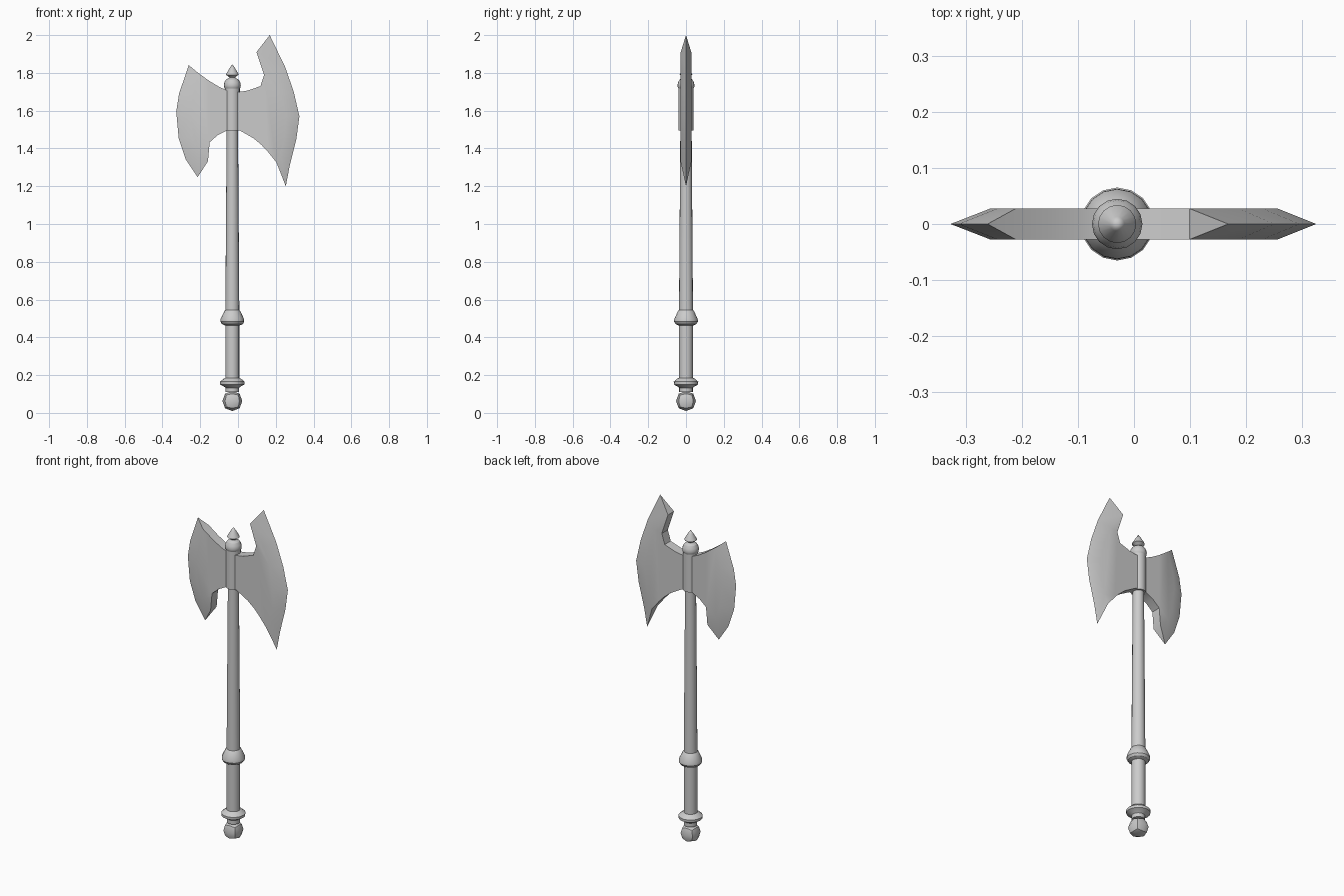
import bpy, bmesh, math

if "Cube" in bpy.data.objects:
    bpy.data.objects.remove(bpy.data.objects["Cube"])

AXIS = -0.03      # x of the handle axis
HALF = 0.028      # half thickness of the blades


def finish(name, bm, angle=30):
    bmesh.ops.recalc_face_normals(bm, faces=bm.faces)
    me = bpy.data.meshes.new(name)
    bm.to_mesh(me)
    bm.free()
    ob = bpy.data.objects.new(name, me)
    bpy.context.collection.objects.link(ob)
    bpy.ops.object.select_all(action='DESELECT')
    ob.select_set(True)
    bpy.context.view_layer.objects.active = ob
    bpy.ops.object.shade_smooth_by_angle(angle=math.radians(angle))
    return ob


def lathe(name, profile, sides=16):
    """Turn an (r, z) profile around the handle axis and close its ends."""
    bm = bmesh.new()
    rings = []
    for r, z in profile:
        rings.append([bm.verts.new((AXIS + r * math.cos(2 * math.pi * i / sides),
                                    r * math.sin(2 * math.pi * i / sides), z))
                      for i in range(sides)])
    for a, b in zip(rings, rings[1:]):
        for i in range(sides):
            j = (i + 1) % sides
            bm.faces.new((a[i], a[j], b[j], b[i]))
    bm.faces.new(rings[0])
    bm.faces.new(rings[-1])
    bmesh.ops.remove_doubles(bm, verts=bm.verts, dist=1e-5)
    return finish(name, bm)


def blade(name, top, bottom, inner, edge):
    """Flat cheeks between top and bottom curves, ground down to a sharp edge.
    The inner curve joins the ends of top and bottom; edge is the cutting line."""
    bm = bmesh.new()
    rim = [bm.verts.new((x, 0, z)) for x, z in edge]
    sides = []
    for y in (-HALF, HALF):
        def make(pts):
            return [bm.verts.new((x, y, z)) for x, z in pts]
        t, b, n = make(top), make(bottom), make(inner)
        for i in range(len(t) - 1):
            bm.faces.new((t[i], t[i + 1], b[i + 1], b[i]))
        bm.faces.new([t[-1]] + n + [b[-1]])
        for i in range(len(n) - 1):
            bm.faces.new((n[i], n[i + 1], rim[i + 1], rim[i]))
        sides.append((t + [n[0]], b + [n[-1]]))
    # walls along the top and bottom outlines, and the horn tips
    for k, tip in ((0, rim[0]), (1, rim[-1])):
        f, r = sides[0][k], sides[1][k]
        for i in range(len(f) - 1):
            bm.faces.new((f[i], f[i + 1], r[i + 1], r[i]))
        bm.faces.new((f[-1], tip, r[-1]))
    bm.faces.new((sides[0][0][0], sides[0][1][0], sides[1][1][0], sides[1][0][0]))
    return finish(name, bm)


# Pommel: a rounded cube
bm = bmesh.new()
bmesh.ops.create_cube(bm, size=0.126)
pommel = finish("pommel", bm)
pommel.location = (AXIS, 0, 0.063)
pommel.modifiers.new("round", 'SUBSURF').levels = 1
pommel.modifiers["round"].render_levels = 1

# Handle pieces
lathe("pommel_ring", [(0.036, 0.11), (0.036, 0.133), (0.045, 0.14), (0.064, 0.15),
                      (0.065, 0.165), (0.045, 0.182), (0.036, 0.186)])
lathe("grip", [(0.037, 0.18), (0.037, 0.475)])
lathe("grip_collar", [(0.037, 0.462), (0.055, 0.47), (0.063, 0.483), (0.062, 0.497),
                      (0.042, 0.54), (0.035, 0.546)])
lathe("shaft", [(0.037, 0.54), (0.030, 1.5)])
lathe("head_sleeve", [(0.04, 1.495), (0.04, 1.72)])

# Cap and spike on top
lathe("cap", [(0.036, 1.712), (0.043, 1.722), (0.045, 1.735), (0.042, 1.75),
              (0.033, 1.765), (0.018, 1.773), (0.014, 1.78)])
lathe("spike", [(0.014, 1.775), (0.024, 1.784), (0.034, 1.79), (0.031, 1.797),
                (0.013, 1.828), (0.0, 1.846)])

# Large blade on the right
blade("large_blade",
      top=[(AXIS, 1.70), (0.01, 1.70), (0.05, 1.706), (0.119, 1.73), (0.138, 1.79)],
      bottom=[(AXIS, 1.497), (0.01, 1.495), (0.082, 1.454), (0.125, 1.418), (0.156, 1.385)],
      inner=[(0.098, 1.91), (0.185, 1.80), (0.228, 1.69), (0.255, 1.57),
             (0.246, 1.455), (0.224, 1.38), (0.203, 1.327)],
      edge=[(0.168, 2.0), (0.25, 1.83), (0.295, 1.70), (0.325, 1.57),
            (0.309, 1.45), (0.274, 1.31), (0.253, 1.20)])

# Small blade on the left
blade("small_blade",
      top=[(AXIS, 1.70), (-0.06, 1.708), (-0.098, 1.725), (-0.15, 1.756)],
      bottom=[(AXIS, 1.497), (-0.055, 1.497), (-0.108, 1.47), (-0.15, 1.433)],
      inner=[(-0.21, 1.799), (-0.242, 1.69), (-0.255, 1.595), (-0.243, 1.46),
             (-0.213, 1.385), (-0.159, 1.332)],
      edge=[(-0.261, 1.841), (-0.312, 1.69), (-0.327, 1.595), (-0.314, 1.454),
            (-0.277, 1.343), (-0.214, 1.248)])
